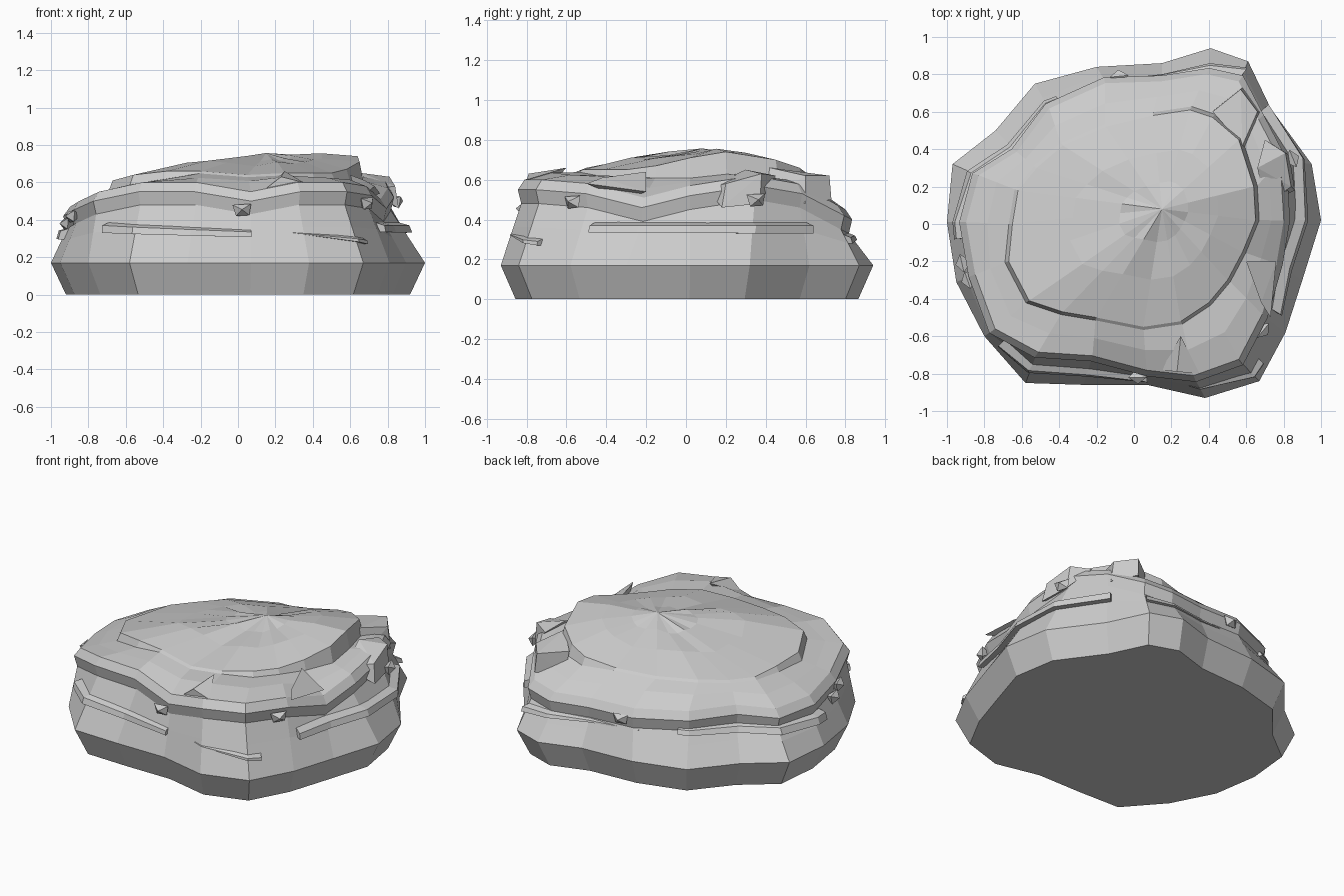
import bpy, bmesh, random
from mathutils import Vector as V

if "Cube" in bpy.data.objects:
    bpy.data.objects.remove(bpy.data.objects["Cube"])

random.seed(4)
N = 20

# Widest outline of the boulder at z = 0.17
waist = [V((x, y, .17)) for x, y in [
    (1, .02), (.95, .32), (.73, .62), (.61, .87), (.41, .94), (.15, .86), (-.2, .84),
    (-.53, .75), (-.74, .5), (-.97, .32), (-1, .01), (-.95, -.31), (-.8, -.6),
    (-.58, -.85), (-.27, -.86), (.07, -.86), (.38, -.93), (.67, -.84), (.81, -.58), (.9, -.3)]]
# Overhanging rim
rim = [V(p) for p in [
    (.83, .02, .57), (.81, .35, .62), (.69, .58, .58), (.58, .79, .47), (.40, .83, .45),
    (.15, .79, .46), (-.16, .78, .47), (-.47, .64, .48), (-.65, .40, .48), (-.86, .27, .46),
    (-.93, .01, .47), (-.88, -.28, .50), (-.77, -.58, .55), (-.53, -.71, .60), (-.23, -.73, .60),
    (.07, -.81, .55), (.33, -.84, .60), (.58, -.75, .60), (.71, -.5, .58), (.79, -.22, .51)]]
# Edge of the upper plateau
plateau = [V(p) for p in [
    (.65, .02, .71), (.64, .2, .74), (.56, .45, .70), (.42, .57, .66), (.3, .61, .63),
    (.1, .58, .60), (-.15, .52, .59), (-.38, .42, .59), (-.52, .3, .58), (-.62, .18, .58),
    (-.65, 0, .59), (-.67, -.2, .61), (-.56, -.41, .64), (-.38, -.47, .66), (-.2, -.50, .66),
    (.05, -.55, .64), (.25, -.52, .65), (.40, -.42, .65), (.5, -.3, .65), (.58, -.15, .67)]]
step = [.09, .10, .08, .06, .04, 0, 0, 0, 0, 0, .02, .04, .04, .03, 0, 0, 0, .02, .02, .05]


def grow(p, s, dz=0.0):
    return V((p.x * s, p.y * s, p.z + dz))


def new_object(name, bm):
    bmesh.ops.recalc_face_normals(bm, faces=bm.faces)
    me = bpy.data.meshes.new(name)
    bm.to_mesh(me)
    bm.free()
    ob = bpy.data.objects.new(name, me)
    bpy.context.collection.objects.link(ob)
    return ob


def hull(name, pts):
    bm = bmesh.new()
    for p in pts:
        bm.verts.new(p)
    bmesh.ops.convex_hull(bm, input=bm.verts)
    return new_object(name, bm)


def loft(name, rings, closed):
    bm = bmesh.new()
    vs = [[bm.verts.new(p) for p in r] for r in rings]
    n = len(rings[0])
    for a, b in zip(vs, vs[1:]):
        for i in range(n):
            j = (i + 1) % n
            bm.faces.new((a[i], a[j], b[j], b[i]))
    bm.faces.new(vs[0][::-1])
    if closed is None:
        bm.faces.new(vs[-1])
    else:
        top = bm.verts.new(closed)
        for i in range(n):
            bm.faces.new((vs[-1][i], vs[-1][(i + 1) % n], top))
    return new_object(name, bm)


# Main boulder: stacked rings from foot to crown
neck = [grow(p, .985, -.12) for p in rim]
mid = [w.lerp(n, .62) for w, n in zip(waist, neck)]
foot = [V((p.x * .92, p.y * .92, 0)) for p in waist]
lip_low = [grow(p, 1.005, -.05) for p in rim]
lip_top = [grow(p, .965) for p in rim]
shelf = [grow(p, 1.03, -s - .012) for p, s in zip(plateau, step)]
shoulder = [r.lerp(s, .5) + V((0, 0, random.uniform(-.005, .02)))
            for r, s in zip(lip_top, shelf)]
peak = V((.15, .08, .757))
crown = [p.lerp(peak, .4) + V((0, 0, random.uniform(-.01, .02))) for p in plateau]
inner = [p.lerp(peak, .72) + V((0, 0, random.uniform(-.015, .012))) for p in plateau]
loft("boulder", [foot, waist, mid, neck, lip_low, lip_top, shoulder,
                 shelf, plateau, crown, inner], peak)


# Point on the side wall at ring position t and height z
def wall(t, z):
    i = int(t // 1)
    f = t - i
    w, m, n = [r[i % N].lerp(r[(i + 1) % N], f) for r in (waist, mid, neck)]
    lo, hi = (w, m) if z < m.z else (m, n)
    q = lo.lerp(hi, (z - lo.z) / max(hi.z - lo.z, .01))
    return V((q.x, q.y, z))


# Rock strata ledges that taper out along the wall
def ledge(name, t0, t1, z0, z1, out, thick, a=.3, b=1.0):
    ts = [t0] + [k for k in range(int(t0) + 1, int(t1) + 1) if k - t0 > .1 and t1 - k > .1] + [t1]
    rings = []
    for t in ts:
        f = (t - t0) / (t1 - t0)
        k = a + (b - a) * f
        z = z0 + (z1 - z0) * f
        p, q = wall(t, z), wall(t, z - thick * k)
        d = V((p.x, p.y, 0)).normalized()
        rings.append([p - d * .06 + V((0, 0, .03)), p + d * out * k,
                      q + d * out * k * .8, q - d * .06])
    loft(name, rings, None)


ledge("front_ledge", 12.3, 15, .37, .335, .035, .04, 1, .7)
ledge("right_ledge", 18.2, 22.1, .37, .37, .055, .045, .8, .9)
ledge("left_ledge", 6.8, 10.3, .37, .34, .04, .045, .6, 1)
ledge("back_ledge", 3, 6.1, .31, .34, .035, .03, 1, .1)
ledge("front_corner_ledge", 15.8, 17.3, .33, .29, .03, .02, .05, 1)

# Broken blocks on the rim and the spur on the right
hull("back_corner_block", [(.42, .60, .63), (.57, .72, .62), (.66, .60, .62), (.58, .42, .66),
                           (.44, .62, .48), (.58, .73, .50), (.68, .60, .48), (.62, .4, .5)])
hull("right_spur", [(.81, .38, .63), (.84, .2, .58), (.66, .3, .65), (.83, .37, .48),
                    (.86, .18, .46), (.7, .45, .62), (.7, .1, .56)])
hull("front_chip", [(.25, -.60, .66), (.14, -.78, .56), (.35, -.80, .60),
                    (.23, -.79, .63), (.25, -.70, .55)])
hull("right_chip", [(.6, -.2, .64), (.76, -.2, .54), (.73, -.5, .58), (.68, -.42, .61),
                    (.64, -.3, .5)])

# Small pebbles stuck under the rim
for i, c in enumerate([(.02, -.82, .455), (.69, -.57, .49), (.85, .35, .50), (-.92, -.21, .38),
                       (-.89, -.30, .42), (-.08, .79, .40)]):
    c = V(c)
    d = V((c.x, c.y, 0)).normalized()
    s = V((-d.y, d.x, 0))
    u = V((0, 0, 1))
    hull("pebble_%d" % i, [c + d * .035, c - d * .05, c + s * .05 + u * .03, c + s * .04 - u * .03,
                           c - s * .05 + u * .025, c - s * .03 - u * .035])
